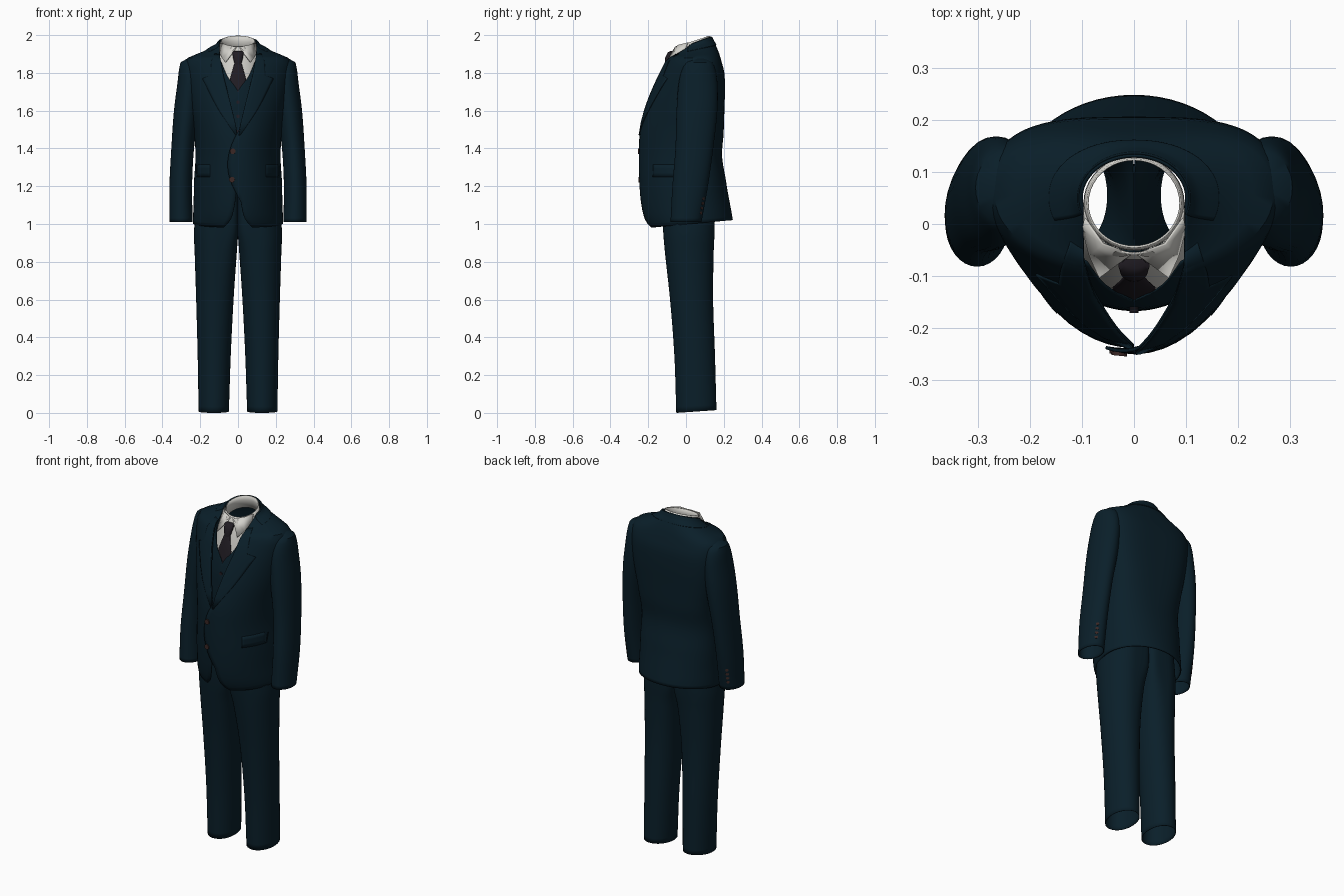
import bpy, bmesh
from math import sin, cos, asin, pi, sqrt
from mathutils import Vector

cube = bpy.data.objects.get("Cube")
if cube:
    bpy.data.objects.remove(cube, do_unlink=True)


def material(name, rgb):
    m = bpy.data.materials.new(name)
    m.use_nodes = True
    m.diffuse_color = (*rgb, 1)
    bsdf = m.node_tree.nodes["Principled BSDF"]
    bsdf.inputs["Base Color"].default_value = (*rgb, 1)
    bsdf.inputs["Roughness"].default_value = 0.8
    return m


CLOTH = material("navy cloth", (.003, .0135, .0225))
SHIRT = material("off white cotton", (.65, .64, .6))
TIE = material("dark silk", (.015, .012, .017))
BUTTON = material("brown horn", (.042, .02, .018))


def sample(rows, z):
    """Smooth interpolation of table rows keyed by height."""
    z = min(max(z, rows[0][0]), rows[-1][0])
    i = 0
    while i < len(rows) - 2 and z > rows[i + 1][0]:
        i += 1
    p, q = rows[i], rows[i + 1]
    before, after = rows[max(i - 1, 0)], rows[min(i + 2, len(rows) - 1)]
    h = q[0] - p[0]
    t = (z - p[0]) / h
    out = []
    for k in range(1, len(p)):
        m0 = (q[k] - before[k]) / (q[0] - before[0]) * h
        m1 = (after[k] - p[k]) / (after[0] - p[0]) * h
        out.append(p[k] * (2*t**3 - 3*t*t + 1) + m0 * (t**3 - 2*t*t + t)
                   + q[k] * (3*t*t - 2*t**3) + m1 * (t**3 - t*t))
    return out


def span(a, b, n):
    return [a + (b - a) * i / n for i in range(n + 1)]


def skin(name, grids, mat, closed=False, cap_ends=(), thick=0):
    """Mesh made of one or more grids of points."""
    bm = bmesh.new()
    for grid in grids:
        vs = [[bm.verts.new(p) for p in row] for row in grid]
        n = len(vs[0])
        for lo, hi in zip(vs, vs[1:]):
            for i in range(n if closed else n - 1):
                j = (i + 1) % n
                bm.faces.new((lo[i], lo[j], hi[j], hi[i]))
        for end in cap_ends:
            bm.faces.new(vs[end])
    bmesh.ops.remove_doubles(bm, verts=bm.verts, dist=.0005)
    bmesh.ops.recalc_face_normals(bm, faces=bm.faces)
    mesh = bpy.data.meshes.new(name)
    bm.to_mesh(mesh)
    bm.free()
    ob = bpy.data.objects.new(name, mesh)
    bpy.context.collection.objects.link(ob)
    mesh.materials.append(mat)
    if thick:
        mod = ob.modifiers.new("thickness", "SOLIDIFY")
        mod.thickness = thick
        mod.offset = 0
    bpy.ops.object.select_all(action="DESELECT")
    ob.select_set(True)
    bpy.context.view_layer.objects.active = ob
    bpy.ops.object.shade_smooth_by_angle(angle=.7)


def power(v, e):
    return abs(v) ** e * (1 if v >= 0 else -1)


MID = .05  # depth of the widest point of the body
# Roundness of the back by height: hem, shoulder blades, neck
BACK = [(.98, 1), (1.3, .88), (1.5, .68), (1.84, .66), (1.97, 1)]


def overlap(z):
    """How far the left front laps over the right."""
    return .055 * max(0, sin(pi * (z - 1.12) / .38)) if 1.12 < z < 1.5 else 0


def neck_drop(y, z, back):
    """The neckline falls from the back towards the front."""
    return .35 * max(0, z - 1.88) / .1 * (back - y)


def shell(name, rows, z0, z1, mat, start=None, end=pi, off=0, jacket=False, thick=.006):
    """Garment body open at the front; rows are z, half width, front, back, opening."""
    grids = []
    for s in (1, -1):
        grid = []
        for z in span(z0, z1, 44):
            a, front, back, gap = sample(rows, z)
            gap = max(gap, 0) - (overlap(z) if jacket and s > 0 else 0)
            first = asin(min(gap / a, 1)) if start is None else start
            line = []
            for th in span(first, end, 28):
                e = 1 if th < pi / 2 else sample(BACK, z)[0]
                x = (a + off) * power(sin(th), e)
                depth = (MID - front if th < pi / 2 else back - MID) + off
                y = MID - depth * power(cos(th), e)
                rise = 0
                if jacket:
                    rise = .04 * (y + .2) / .44 * max(0, 1 - (z - .98) / .2)
                    rise -= neck_drop(y, z, back)
                    y -= .012 * max(0, cos(th)) ** 4 if s > 0 else 0
                line.append((s * x, y, z + rise))
            grid.append(line)
        grids.append(grid)
    skin(name, grids, mat, thick=thick)


# Jacket body
JACKET = [
    (.98, .235, -.185, .245, .075), (1.02, .235, -.205, .24, .04),
    (1.1, .232, -.222, .228, .018), (1.22, .23, -.232, .21, .004),
    (1.36, .222, -.235, .188, 0), (1.48, .23, -.23, .196, .004),
    (1.6, .25, -.205, .2, .03), (1.7, .265, -.172, .203, .055),
    (1.8, .276, -.13, .2, .08), (1.86, .275, -.1, .185, .09),
    (1.885, .255, -.085, .178, .095), (1.915, .2, -.075, .168, .096),
    (1.95, .15, -.06, .152, .097), (1.97, .118, -.045, .14, .098), (1.992, .1, -.03, .13, .098)]
shell("jacket_body", JACKET, .98, 1.992, CLOTH, jacket=True)
shell("jacket_collar", JACKET, 1.945, 1.99, CLOTH, start=1.2, off=.005, jacket=True, thick=.005)


def on_front(x, z, s, off):
    """Point just in front of the jacket front."""
    a, front, back = sample(JACKET, z)[:3]
    c = sqrt(max(0, 1 - (x / a) ** 2))
    y = MID - (MID - front) * c
    drop = neck_drop(y, z, back)
    return (s * x, y - off - (.012 * c**4 if s > 0 else 0), z - drop)


def front_plate(name, rows, off):
    for s, side in ((1, "left"), (-1, "right")):
        grid = [[on_front(x, z, s, off) for x in span(x0, x1, 8)] for z, x0, x1 in rows]
        skin(side + "_" + name, [grid], CLOTH, thick=.004)


# Peaked lapels and pocket flaps
edge = [(1.47, .012), (1.54, .06), (1.6, .1), (1.65, .128), (1.7, .153), (1.735, .17),
        (1.77, .188), (1.785, .145), (1.86, .14), (1.9, .132), (1.94, .122)]
front_plate("lapel", [(z, sample(JACKET, z)[3], x) for z, x in edge], .006)
front_plate("pocket_flap", [(z, .147, .217) for z in span(1.25, 1.315, 3)], .004)

# Waistcoat and shirt front
VEST = [(1.13, .2, -.155, .1, .035), (1.2, .2, -.162, .1, 0), (1.45, .2, -.165, .1, 0),
        (1.62, .2, -.16, .1, 0), (1.7, .2, -.147, .1, 0), (1.78, .19, -.125, .1, .055),
        (1.86, .17, -.095, .1, .09)]
shell("waistcoat", VEST, 1.13, 1.86, CLOTH, end=1.4, thick=.004)
FRONT = [(1.66, .15, -.13, .1, 0), (1.78, .145, -.105, .1, 0), (1.86, .13, -.085, .1, 0),
         (1.92, .105, -.065, .1, 0), (1.95, .095, -.05, .1, 0)]
shell("shirt_front", FRONT, 1.66, 1.94, SHIRT, end=1.5, thick=.003)

# Shirt collar band, higher at the back, with two folded points
band = []
for drop, r in ((.075, .095), (.03, .094), (0, .089)):
    ring = []
    for t in span(0, 2 * pi, 40)[:-1]:
        y = .04 + r * .94 * sin(t)
        ring.append((r * cos(t), y, 1.969 + .33 * (y - .04) - drop))
    band.append(ring)
skin("shirt_collar", [band], SHIRT, closed=True, thick=.004)
for s, side in ((1, "left"), (-1, "right")):
    leaf = [[(s*.006, -.058, 1.935), (s*.06, -.038, 1.948), (s*.094, .01, 1.96)],
            [(s*.066, -.102, 1.855), (s*.085, -.06, 1.88), (s*.098, -.01, 1.91)]]
    skin(side + "_collar_point", [leaf], SHIRT, thick=.005)


def tube(name, rings, mat, caps=(), thick=0):
    """Stack of ovals: z, centre x, centre y, half width, half depth."""
    grid = [[(cx + rx * cos(t), cy + ry * sin(t), z)
             for t in span(0, 2 * pi, 32)[:-1]] for z, cx, cy, rx, ry in rings]
    skin(name, [grid], mat, closed=True, cap_ends=caps, thick=thick)


# Tie
tube("tie_knot", [(1.845, 0, -.1, .017, .012), (1.88, 0, -.092, .026, .018),
                  (1.908, 0, -.08, .03, .016), (1.915, 0, -.075, .022, .01)], TIE, (0, -1))
tube("tie_blade", [(1.67, 0, -.14, .035, .006), (1.77, 0, -.123, .042, .008),
                   (1.82, 0, -.111, .028, .008), (1.86, 0, -.098, .016, .008)], TIE, (0, -1))

# Sleeves
SLEEVE = [(1.01, .301, 0, .059, .08), (1.2, .303, .022, .058, .092),
          (1.4, .293, .044, .058, .098), (1.6, .273, .058, .064, .106),
          (1.75, .256, .064, .062, .1), (1.83, .25, .068, .058, .082),
          (1.862, .247, .07, .05, .06), (1.876, .24, .072, .025, .03)]
for s, side in ((1, "left"), (-1, "right")):
    rings = []
    for z in span(1.01, 1.876, 40):
        cx, cy, rx, ry = sample(SLEEVE, z)
        rings.append((z, s * cx, cy, rx, ry))
    tube(side + "_sleeve", rings, CLOTH, caps=(-1,), thick=.004)

# Trouser legs: z, inner edge, outer edge, front, back, squareness of the inner side
LEG = [(0, .05, .207, -.05, .16, .95), (.3, .04, .212, -.06, .152, .97),
       (.6, .025, .22, -.083, .142, .9), (.85, .008, .228, -.11, .145, .65),
       (.97, 0, .231, -.12, .15, .35), (1.2, 0, .205, -.13, .15, .3)]
for s, side in ((1, "left"), (-1, "right")):
    grid = []
    for z in span(0, 1.2, 36):
        x0, x1, y0, y1, inner = sample(LEG, z)
        ring = []
        for t in span(0, 2 * pi, 40)[:-1]:
            e = inner if cos(t) < 0 else 1
            x = (x0 + x1) / 2 + (x1 - x0) / 2 * power(cos(t), e)
            y = (y0 + y1) / 2 + (y1 - y0) / 2 * power(sin(t), e)
            ring.append((s * x, y, z + max(0, .1 - z) * .7 * (y + .05)))
        grid.append(ring)
    skin(side + "_trouser_leg", [grid], CLOTH, closed=True, thick=.003)


def button(name, at, normal, r, mat):
    bpy.ops.mesh.primitive_cylinder_add(vertices=16, radius=r, depth=r * .5, location=at)
    ob = bpy.context.object
    ob.name = name
    ob.rotation_euler = Vector(normal).to_track_quat("Z", "Y").to_euler()
    ob.data.materials.append(mat)
    bpy.ops.object.shade_smooth_by_angle(angle=.7)


# Buttons on jacket, waistcoat and cuffs
for x, z in ((.028, 1.385), (.032, 1.235)):
    button("jacket_button", (-x, on_front(x, z, 1, .005)[1], z), (-.1, -1, 0), .015, BUTTON)
for z in (1.49, 1.57, 1.645):
    button("waistcoat_button", (0, sample(VEST, z)[1] - .004, z), (0, -1, 0), .009, TIE)
for s in (1, -1):
    for z in span(1.06, 1.135, 3):
        cx, cy, rx, ry = sample(SLEEVE, z)
        button("cuff_button", (s * (cx + rx * .5), cy + ry * .87, z), (s * .64, .77, 0), .009, BUTTON)
